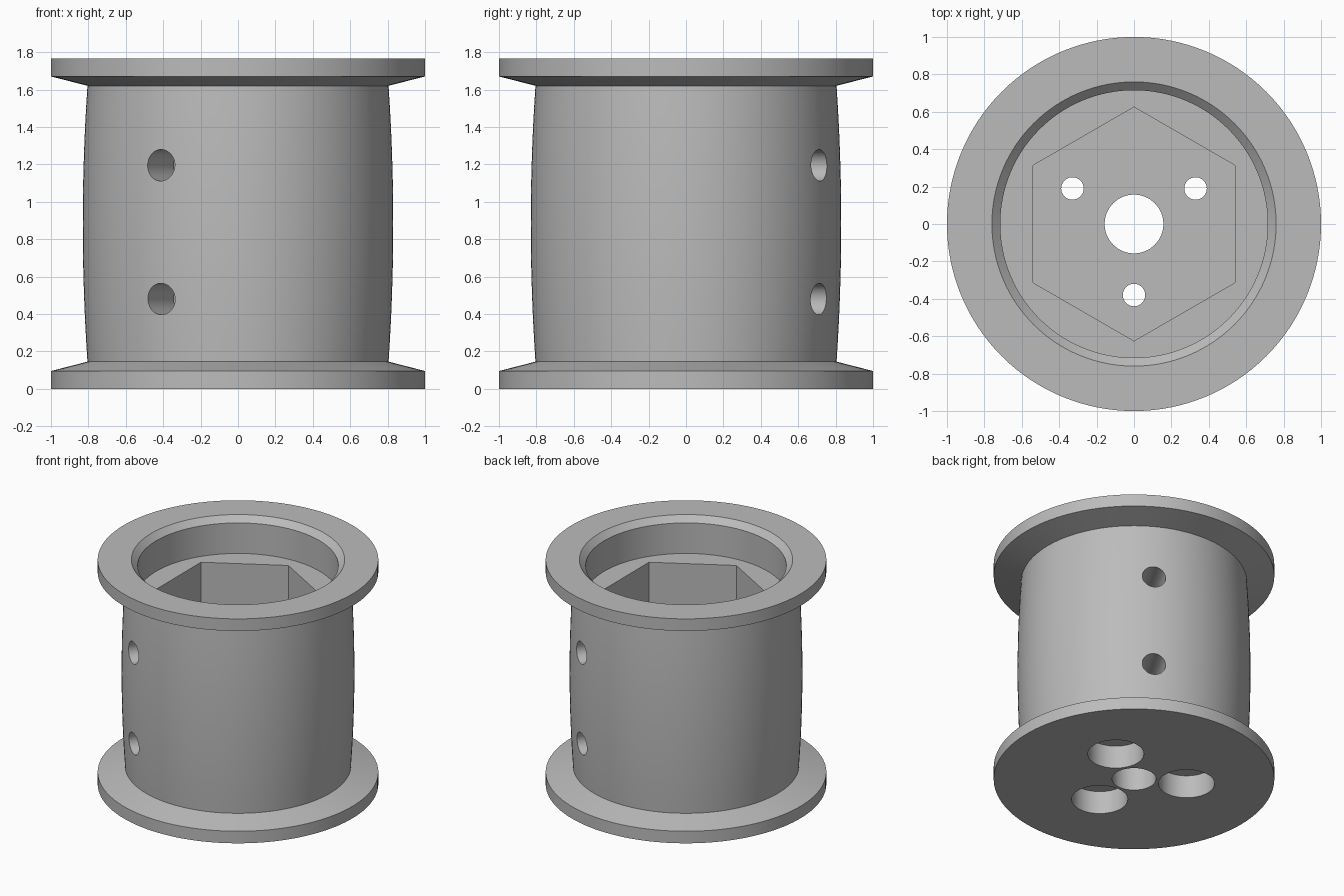
import bpy, bmesh, math
from mathutils import Matrix, Vector

if "Cube" in bpy.data.objects:
    bpy.data.objects.remove(bpy.data.objects["Cube"], do_unlink=True)

HEIGHT, LEDGE, FLOOR = 1.765, 1.48, 0.28
WAIST, BELLY = 0.805, 0.83

grey = bpy.data.materials.new("plain grey")
grey.use_nodes = True
grey.diffuse_color = (0.5, 0.5, 0.5, 1)
grey.node_tree.nodes["Principled BSDF"].inputs["Base Color"].default_value = (0.5, 0.5, 0.5, 1)


def make_object(name, bm):
    bmesh.ops.recalc_face_normals(bm, faces=bm.faces)
    mesh = bpy.data.meshes.new(name)
    bm.to_mesh(mesh)
    bm.free()
    mesh.materials.append(grey)
    obj = bpy.data.objects.new(name, mesh)
    bpy.context.collection.objects.link(obj)
    return obj


def lathe(name, profile, steps=128):
    bm = bmesh.new()
    verts = [bm.verts.new((r, 0, z)) for r, z in profile]
    edges = [bm.edges.new(pair) for pair in zip(verts, verts[1:])]
    bmesh.ops.spin(bm, geom=verts + edges, axis=(0, 0, 1), cent=(0, 0, 0),
                   angle=math.tau, steps=steps, use_duplicate=False)
    bmesh.ops.remove_doubles(bm, verts=bm.verts, dist=1e-5)
    return make_object(name, bm)


def cutter(name, radius, start, end, sides=48, turn=0):
    """Prism running from one point to another."""
    start, end = Vector(start), Vector(end)
    axis = end - start
    place = (Matrix.Translation((start + end) / 2)
             @ axis.to_track_quat("Z", "Y").to_matrix().to_4x4()
             @ Matrix.Rotation(turn, 4, "Z"))
    bm = bmesh.new()
    bmesh.ops.create_cone(bm, cap_ends=True, segments=sides, radius1=radius,
                          radius2=radius, depth=axis.length, matrix=place)
    obj = make_object(name, bm)
    obj.hide_render = True
    return obj


def polar(radius, degrees, z):
    a = math.radians(degrees)
    return radius * math.cos(a), radius * math.sin(a), z


# Flanged spool with a barrel-shaped drum and a chamfered bore
low, high = 0.145, HEIGHT - 0.145
drum = []
for i in range(13):
    t = i / 12
    drum.append((WAIST + (BELLY - WAIST) * (1 - (2 * t - 1) ** 2), low + (high - low) * t))
profile = [(0, 0), (1, 0), (1, 0.095), *drum, (1, HEIGHT - 0.095), (1, HEIGHT),
           (0.76, HEIGHT), (0.715, HEIGHT - 0.045), (0.715, LEDGE), (0, LEDGE)]
spool = lathe("spool", profile)

# Hexagonal pocket with corners toward front and back, and the central shaft hole
hexagon = cutter("hex_pocket_cutter", 0.625, (0, 0, FLOOR), (0, 0, LEDGE + 0.1), 6)
corner = max(hexagon.data.vertices, key=lambda v: abs(v.co.y)).co
if abs(corner.y) < 0.6:
    hexagon.data.transform(Matrix.Rotation(math.radians(30), 4, "Z"))
cutters = [hexagon, cutter("shaft_cutter", 0.157, (0, 0, -0.1), (0, 0, 0.6), 64)]

# Three screw holes with wide recesses underneath
for angle in (30, 150, 270):
    cutters.append(cutter("screw_cutter", 0.06, polar(0.38, angle, 0.1), polar(0.38, angle, 0.6)))
    cutters.append(cutter("recess_cutter", 0.2, polar(0.38, angle, -0.1), polar(0.38, angle, 0.18), 64))

# Two pairs of side holes through opposite walls
for angle in (60, 240):
    for z in (0.48, 1.195):
        cutters.append(cutter("side_hole_cutter", 0.084, polar(0.4, angle, z), polar(1, angle, z)))

for tool in cutters:
    cut = spool.modifiers.new(tool.name, "BOOLEAN")
    cut.operation, cut.solver, cut.object = "DIFFERENCE", "EXACT", tool

# Bake the cuts, then discard the cutters
bpy.context.view_layer.update()
baked = bpy.data.meshes.new_from_object(spool.evaluated_get(bpy.context.evaluated_depsgraph_get()))
spool.modifiers.clear()
spool.data = baked
for tool in cutters:
    bpy.data.objects.remove(tool, do_unlink=True)

bpy.ops.object.select_all(action="DESELECT")
spool.select_set(True)
bpy.context.view_layer.objects.active = spool
bpy.ops.object.shade_smooth_by_angle(angle=math.radians(12))
